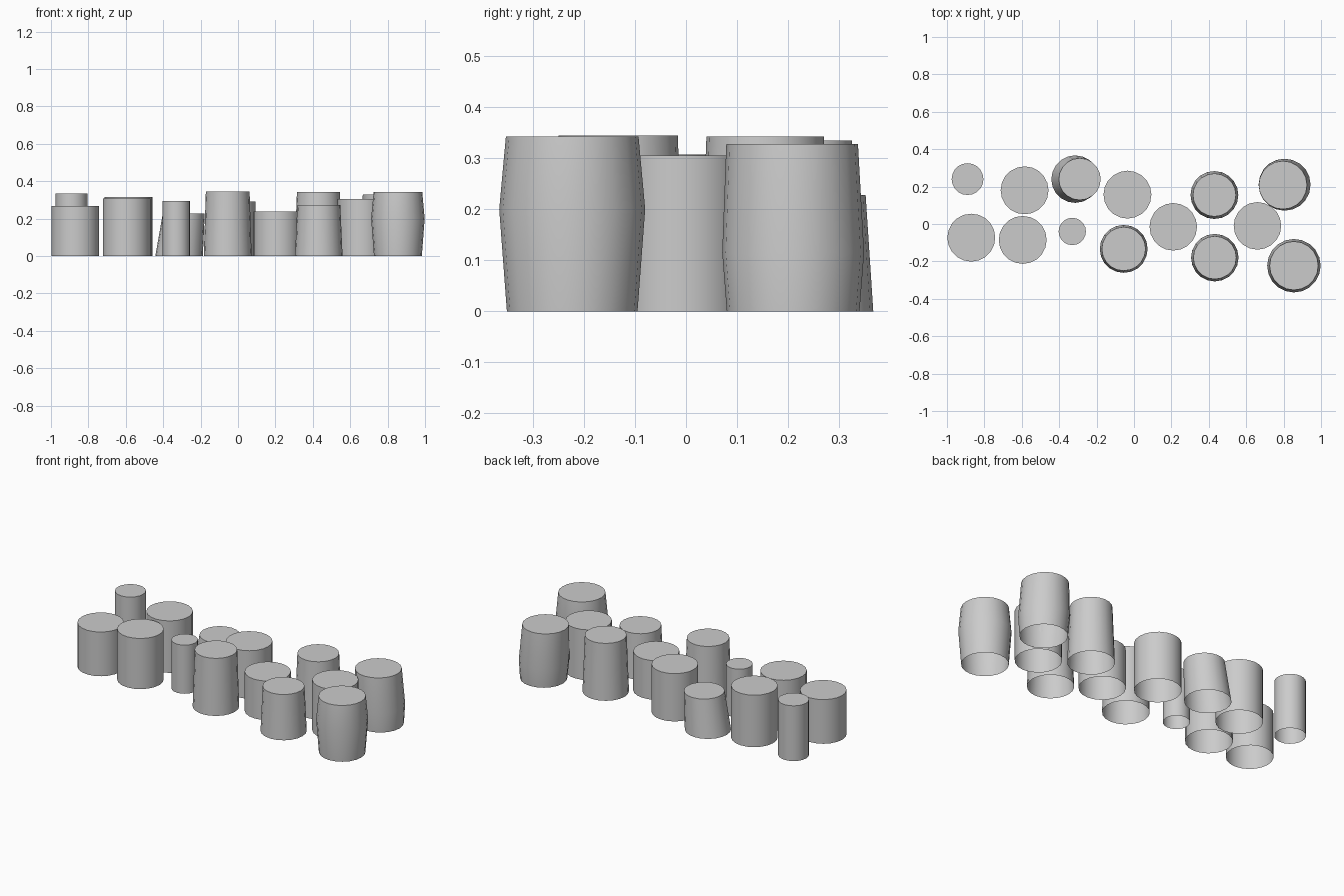
import bpy, bmesh, math

if "Cube" in bpy.data.objects:
    bpy.data.objects.remove(bpy.data.objects["Cube"])

SIDES = 20


def stump(name, rings):
    """Open-bottomed column lofted through rings of (x, y, z, radius)."""
    bm = bmesh.new()
    loops = []
    for x, y, z, r in rings:
        loops.append([bm.verts.new((x + r * math.cos(2 * math.pi * i / SIDES),
                                    y + r * math.sin(2 * math.pi * i / SIDES), z))
                      for i in range(SIDES)])
    for lo, hi in zip(loops, loops[1:]):
        for i in range(SIDES):
            j = (i + 1) % SIDES
            bm.faces.new((lo[i], lo[j], hi[j], hi[i]))
    bm.faces.new(loops[-1])
    mesh = bpy.data.meshes.new(name)
    bm.to_mesh(mesh)
    bm.free()
    obj = bpy.data.objects.new(name, mesh)
    bpy.context.collection.objects.link(obj)
    bpy.ops.object.select_all(action='DESELECT')
    obj.select_set(True)
    bpy.context.view_layer.objects.active = obj
    bpy.ops.object.shade_smooth_by_angle(angle=math.radians(35))


# Straight posts: x, y, radius, height
straight = [
    (-0.89, 0.24, 0.085, 0.335),
    (-0.585, 0.18, 0.128, 0.315),
    (-0.035, 0.157, 0.128, 0.29),
    (-0.87, -0.073, 0.128, 0.268),
    (-0.595, -0.085, 0.128, 0.307),
    (-0.33, -0.04, 0.073, 0.295),
    (0.21, -0.015, 0.127, 0.237),
    (0.66, -0.01, 0.127, 0.305),
]
for n, (x, y, r, h) in enumerate(straight, 1):
    stump(f"straight_post_{n}", [(x, y, 0, r), (x, y, h, r)])

# Tapered posts: x, y, base radius, top radius, height
tapered = [
    (0.43, 0.155, 0.128, 0.115, 0.342),
    (-0.055, -0.133, 0.128, 0.117, 0.344),
    (0.432, -0.18, 0.127, 0.115, 0.272),
]
for n, (x, y, r0, r1, h) in enumerate(tapered, 1):
    stump(f"tapered_post_{n}", [(x, y, 0, r0), (x, y, h, r1)])

# Leaning short post
stump("leaning_post", [(-0.315, 0.24, 0, 0.127), (-0.29, 0.24, 0.228, 0.112)])

# Bulging posts at the right end
stump("bulged_post_front", [(0.855, -0.223, 0, 0.128),
                            (0.855, -0.223, 0.2, 0.143),
                            (0.855, -0.223, 0.342, 0.13)])
stump("bulged_post_back", [(0.808, 0.21, 0, 0.13),
                           (0.805, 0.21, 0.115, 0.139),
                           (0.796, 0.208, 0.328, 0.129)])
